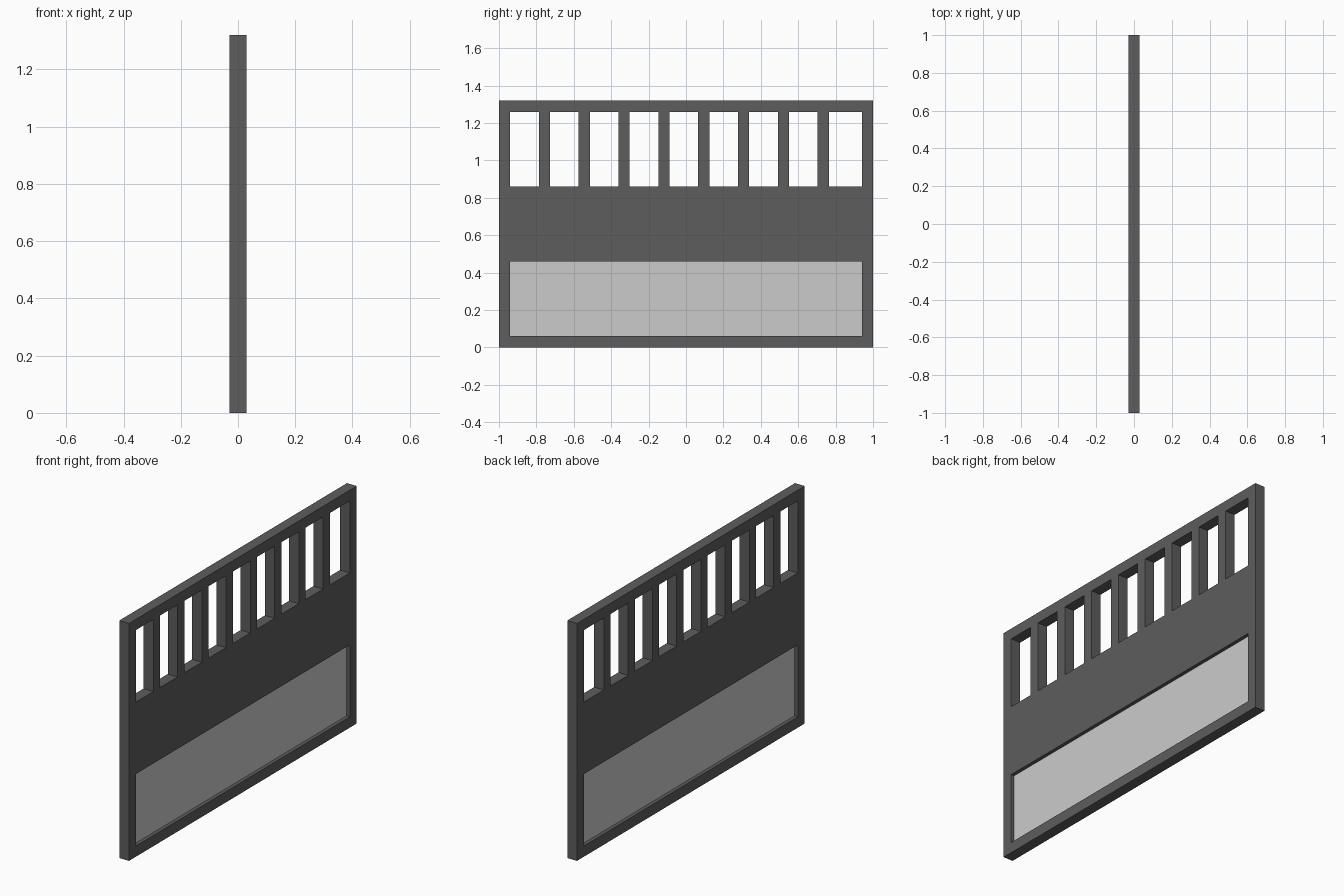
import bpy

if "Cube" in bpy.data.objects:
    bpy.data.objects.remove(bpy.data.objects["Cube"])

T = 0.06          # thickness of every frame member
HALF = 1.0        # half length along y
TOP = 1.32

dark = bpy.data.materials.new("dark_frame")
dark.diffuse_color = (0.11, 0.11, 0.11, 1)
dark.use_nodes = True
dark.node_tree.nodes["Principled BSDF"].inputs["Base Color"].default_value = dark.diffuse_color


def box(name, y0, y1, z0, z1, depth=T, mat=dark):
    """Box centred on x = 0 spanning the given y and z ranges."""
    bpy.ops.mesh.primitive_cube_add(size=1, location=(0, (y0 + y1) / 2, (z0 + z1) / 2))
    ob = bpy.context.object
    ob.name = name
    ob.scale = (depth, y1 - y0, z1 - z0)
    bpy.ops.object.transform_apply(location=False, rotation=False, scale=True)
    if mat:
        ob.data.materials.append(mat)
    return ob


inner = HALF - T

# End posts
box("end_post_left", -HALF, -inner, 0, TOP)
box("end_post_right", inner, HALF, 0, TOP)

# Rails and the solid middle board
box("bottom_rail", -inner, inner, 0, T)
box("middle_board", -inner, inner, 0.46, 0.86)
box("top_rail", -inner, inner, TOP - T, TOP)

# Thin recessed lower panel
box("lower_panel", -inner, inner, T, 0.46, depth=0.02, mat=None)

# Upright bars between the middle board and the top rail
for i in range(1, 9):
    y = -0.97 + 0.213 * i
    box(f"upright_bar_{i}", y - T / 2, y + T / 2, 0.86, TOP - T)
